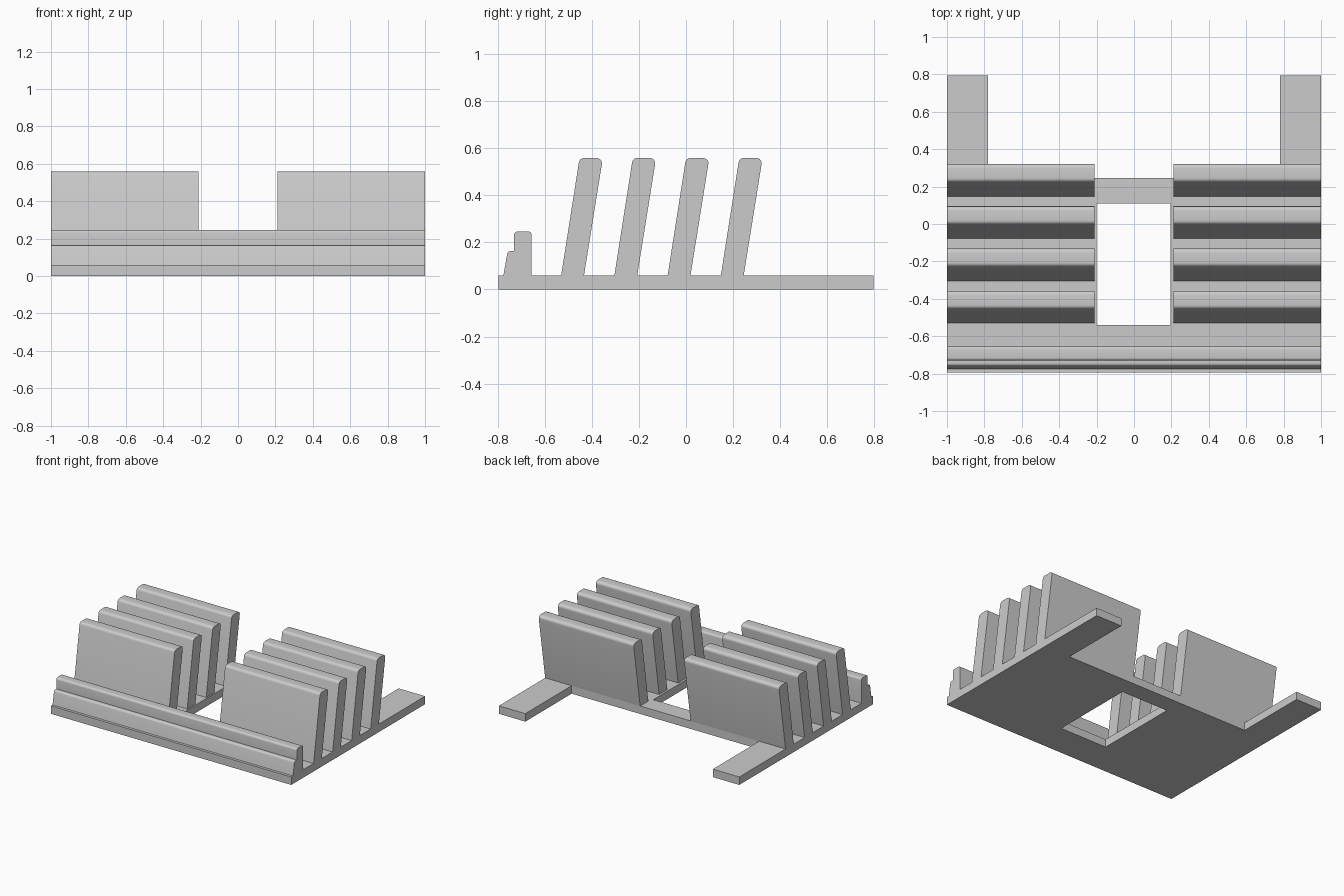
import bpy, bmesh, math
from mathutils import Vector

if "Cube" in bpy.data.objects:
    bpy.data.objects.remove(bpy.data.objects["Cube"])

grey = bpy.data.materials.new("plain grey")
grey.diffuse_color = (0.6, 0.6, 0.6, 1)
grey.use_nodes = True
grey.node_tree.nodes["Principled BSDF"].inputs["Base Color"].default_value = grey.diffuse_color


def finish(bm, name):
    bmesh.ops.recalc_face_normals(bm, faces=bm.faces[:])
    mesh = bpy.data.meshes.new(name)
    bm.to_mesh(mesh)
    bm.free()
    mesh.materials.append(grey)
    obj = bpy.data.objects.new(name, mesh)
    bpy.context.collection.objects.link(obj)
    # smooth only across the small rounded corners
    bpy.ops.object.select_all(action='DESELECT')
    obj.select_set(True)
    bpy.context.view_layer.objects.active = obj
    bpy.ops.object.shade_smooth_by_angle(angle=math.radians(30))
    return obj


def rounded(points, steps=5):
    """Points are (y, z, radius); corners with a radius become arcs."""
    out = []
    for i, (y, z, r) in enumerate(points):
        p = Vector((y, z))
        if r == 0:
            out.append(p)
            continue
        a = (Vector(points[i - 1][:2]) - p).normalized()
        b = (Vector(points[(i + 1) % len(points)][:2]) - p).normalized()
        half = a.angle(b) / 2
        c = p + (a + b).normalized() * (r / math.sin(half))
        s = (p + a * (r / math.tan(half)) - c).normalized()
        e = (p + b * (r / math.tan(half)) - c).normalized()
        out += [c + s.slerp(e, k / steps) * r for k in range(steps + 1)]
    return out


def profile_bar(name, points, x0, x1):
    """Side profile in the y-z plane stretched from x0 to x1."""
    bm = bmesh.new()
    face = bm.faces.new([bm.verts.new((x0, p.x, p.y)) for p in rounded(points)])
    ext = bmesh.ops.extrude_face_region(bm, geom=[face])
    verts = [g for g in ext["geom"] if isinstance(g, bmesh.types.BMVert)]
    bmesh.ops.translate(bm, verts=verts, vec=(x1 - x0, 0, 0))
    return finish(bm, name)


# base plate with two rear arms and a central window
T = 0.06
outline = [(-1, -0.795), (1, -0.795), (1, 0.795), (0.78, 0.795), (0.78, 0.245),
           (-0.78, 0.245), (-0.78, 0.795), (-1, 0.795)]
window = [(-0.2, -0.54), (0.195, -0.54), (0.195, 0.11), (-0.2, 0.11)]
bm = bmesh.new()
for loop in (outline, window):
    vs = [bm.verts.new((x, y, 0)) for x, y in loop]
    for i in range(len(vs)):
        bm.edges.new((vs[i - 1], vs[i]))
bmesh.ops.triangle_fill(bm, use_beauty=True, edges=bm.edges[:])
ext = bmesh.ops.extrude_face_region(bm, geom=bm.faces[:])
bmesh.ops.translate(bm, vec=(0, 0, T),
                    verts=[g for g in ext["geom"] if isinstance(g, bmesh.types.BMVert)])
finish(bm, "base_plate")

# stepped rail along the front
profile_bar("front_rail", [
    (-0.777, 0.05, 0), (-0.757, 0.163, 0.015), (-0.73, 0.163, 0),
    (-0.73, 0.246, 0.015), (-0.655, 0.246, 0.015), (-0.655, 0.05, 0)], -1, 1)

# four leaning dividers on each side
for i in range(4):
    y = -0.53 + i * 0.226
    profile = [(y - 0.0015, 0.05, 0), (y + 0.078, 0.558, 0.022),
               (y + 0.177, 0.558, 0.022), (y + 0.0955, 0.05, 0)]
    profile_bar(f"divider_left_{i + 1}", profile, -1, -0.21)
    profile_bar(f"divider_right_{i + 1}", profile, 0.21, 1)
